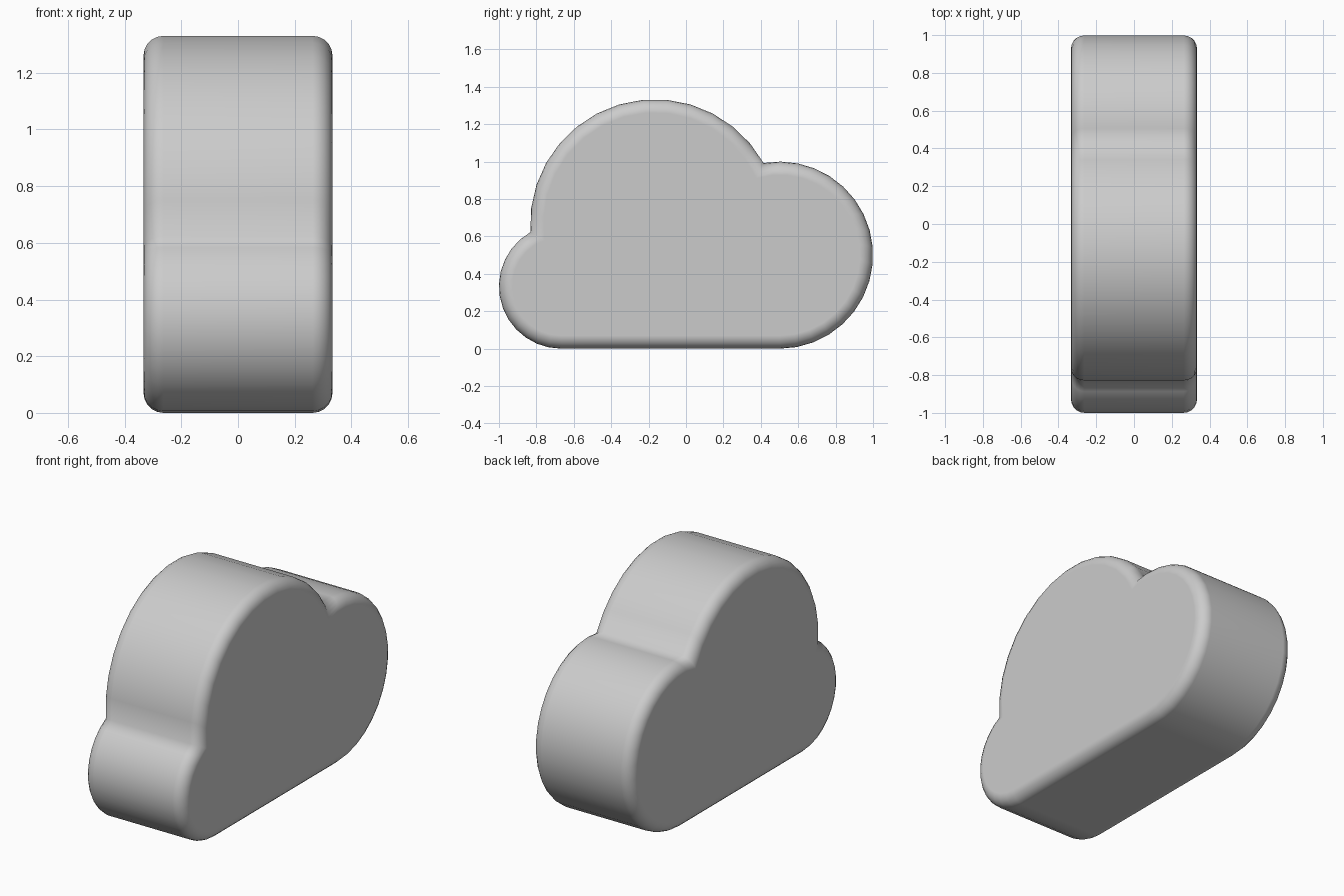
import bpy, bmesh
from math import sin, cos, pi, atan2, hypot, sqrt, tau
from mathutils import Vector

if "Cube" in bpy.data.objects:
    bpy.data.objects.remove(bpy.data.objects["Cube"])

HALF = 1 / 3      # half thickness along x
BEVEL = 0.07      # rounded rim radius
STEPS = 5         # rim segments

# Three puffs (centre y, centre z, radius)
RIGHT, TOP, LEFT = (0.5, 0.5, 0.5), (-1 / 6, 2 / 3, 2 / 3), (-2 / 3, 1 / 3, 1 / 3)


def notch(a, b, inset):
    """Outer meeting point of two puffs shrunk by inset."""
    ca, cb = Vector(a[:2]), Vector(b[:2])
    ra, rb = a[2] - inset, b[2] - inset
    d = (cb - ca).length
    along = (d * d + ra * ra - rb * rb) / (2 * d)
    h = sqrt(ra * ra - along * along)
    u = (cb - ca) / d
    points = [ca + u * along + Vector((-u.y, u.x)) * h * s for s in (-1, 1)]
    return max(points, key=lambda p: p.y)


def arc(puff, inset, start, end, count):
    r = puff[2] - inset
    return [(puff[0] + r * cos(start + (end - start) * i / count),
             puff[1] + r * sin(start + (end - start) * i / count)) for i in range(count + 1)]


def angle(puff, p):
    return atan2(p.y - puff[1], p.x - puff[0]) % tau


def outline(inset):
    """Cloud outline, anticlockwise from the bottom right."""
    n1, n2 = notch(RIGHT, TOP, inset), notch(TOP, LEFT, inset)
    pts = arc(RIGHT, inset, -pi / 2, angle(RIGHT, n1), 18)
    pts += arc(TOP, inset, angle(TOP, n1), angle(TOP, n2), 14)[1:]
    pts += arc(LEFT, inset, angle(LEFT, n2), 1.5 * pi, 13)[1:]
    return pts


# Rounded rim cross-section: (x, inset) from back face to front face
rim = [(HALF - BEVEL + BEVEL * sin(t), BEVEL * (1 - cos(t)))
       for t in (pi / 2 * i / STEPS for i in range(STEPS + 1))]
section = [(-x, d) for x, d in reversed(rim)] + rim

# Cloud body: loft the outline through the section, then cap both faces
bm = bmesh.new()
rings = [[bm.verts.new((x, y, z)) for y, z in outline(d)] for x, d in section]
for a, b in zip(rings, rings[1:]):
    for i in range(len(a)):
        j = (i + 1) % len(a)
        bm.faces.new((a[i], a[j], b[j], b[i]))
bm.faces.new(rings[0])
bm.faces.new(rings[-1])
bmesh.ops.recalc_face_normals(bm, faces=bm.faces)
for f in bm.faces:
    f.smooth = True

mesh = bpy.data.meshes.new("cloud")
bm.to_mesh(mesh)
bm.free()
cloud = bpy.data.objects.new("cloud", mesh)
bpy.context.collection.objects.link(cloud)

# Keep the two broad faces evenly shaded
cloud.modifiers.new("even_faces", 'WEIGHTED_NORMAL').keep_sharp = True
